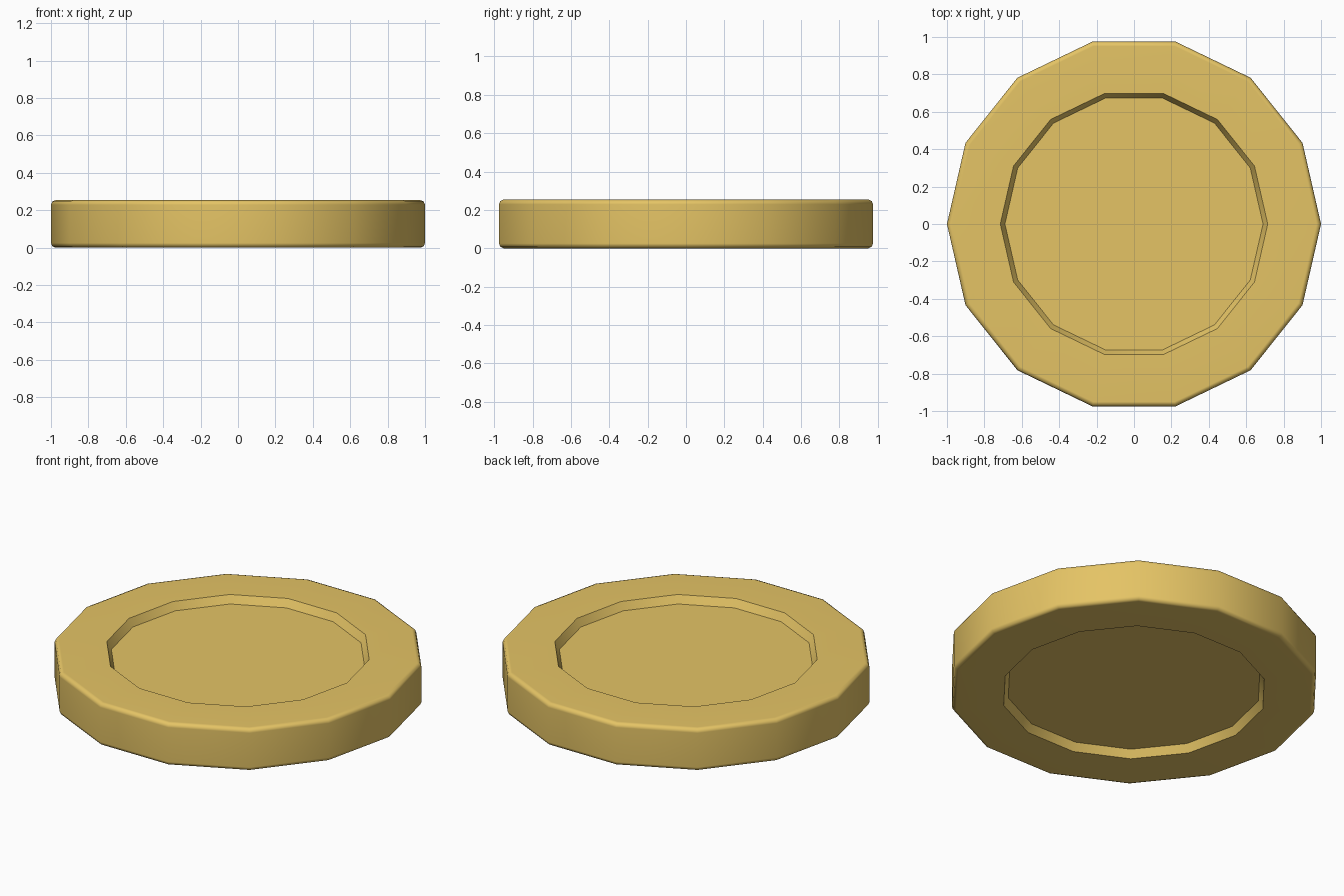
import bpy, bmesh, math

if "Cube" in bpy.data.objects:
    bpy.data.objects.remove(bpy.data.objects["Cube"])

SIDES = 14
H = 0.254        # thickness
DEPTH = 0.045    # recess depth on both faces
R = 0.025        # rim rounding

# Half profile (radius, z): upper recess floor, recess lip, rounded rim
upper = [(0.69, H - DEPTH), (0.715, H), (1 - R, H),
         (1 - R * 0.293, H - R * 0.293), (1, H - R)]
# Mirror it for the underside
profile = upper + [(r, H - z) for r, z in reversed(upper)]

# Lathe the profile into a 14-sided disc
bm = bmesh.new()
rings = []
for r, z in profile:
    rings.append([bm.verts.new((r * math.cos(2 * math.pi * i / SIDES),
                                r * math.sin(2 * math.pi * i / SIDES), z))
                  for i in range(SIDES)])
for a, b in zip(rings, rings[1:]):
    for i in range(SIDES):
        j = (i + 1) % SIDES
        bm.faces.new((a[i], b[i], b[j], a[j]))

# Recess floors
bm.faces.new(rings[0])
bm.faces.new(rings[-1])
bmesh.ops.recalc_face_normals(bm, faces=bm.faces[:])

mesh = bpy.data.meshes.new("disc")
bm.to_mesh(mesh)
bm.free()
disc = bpy.data.objects.new("disc", mesh)
bpy.context.collection.objects.link(disc)

# Smooth rim, crisp recess edges, flat faces
bpy.context.view_layer.objects.active = disc
disc.select_set(True)
bpy.ops.object.shade_smooth_by_angle(angle=math.radians(50))
weighted = disc.modifiers.new("flat_faces", 'WEIGHTED_NORMAL')
weighted.keep_sharp = True

# Warm gold finish
gold = bpy.data.materials.new("gold")
gold.diffuse_color = (0.78, 0.55, 0.13, 1)
gold.use_nodes = True
gold.node_tree.nodes["Principled BSDF"].inputs["Base Color"].default_value = gold.diffuse_color
mesh.materials.append(gold)
